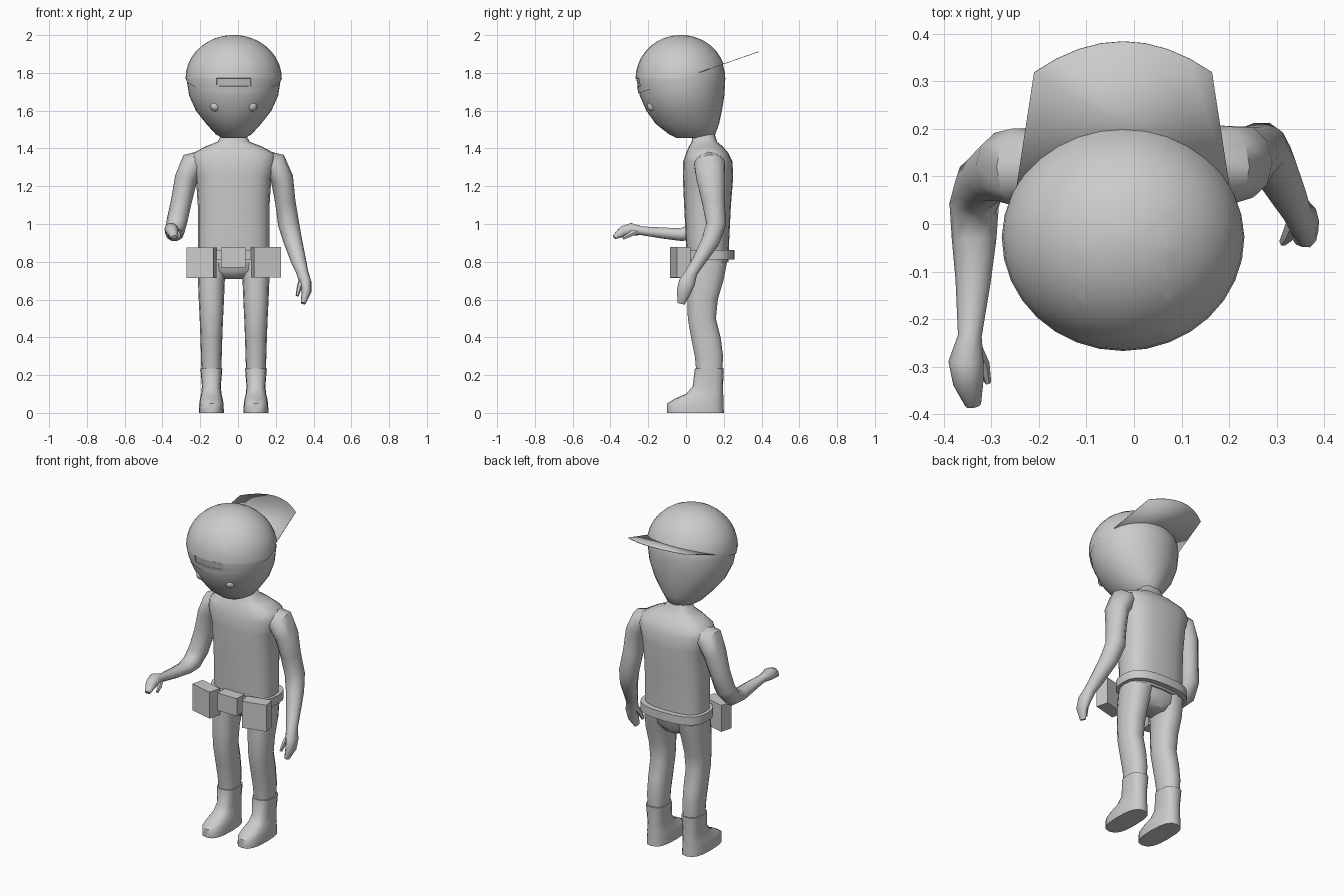
import bpy, bmesh, math
from mathutils import Vector, Matrix

if "Cube" in bpy.data.objects:
    bpy.data.objects.remove(bpy.data.objects["Cube"])

grey = bpy.data.materials.new("plain_grey")
grey.use_nodes = True
grey.diffuse_color = (0.6, 0.6, 0.6, 1)
grey.node_tree.nodes["Principled BSDF"].inputs["Base Color"].default_value = (0.6, 0.6, 0.6, 1)

MID = -0.023  # centre line of the body


def finish(name, bm, angle=40):
    bmesh.ops.recalc_face_normals(bm, faces=bm.faces)
    mesh = bpy.data.meshes.new(name)
    bm.to_mesh(mesh)
    bm.free()
    mesh.materials.append(grey)
    ob = bpy.data.objects.new(name, mesh)
    bpy.context.collection.objects.link(ob)
    bpy.ops.object.select_all(action="DESELECT")
    ob.select_set(True)
    bpy.context.view_layer.objects.active = ob
    bpy.ops.object.shade_smooth_by_angle(angle=math.radians(angle))
    return ob


def skin(bm, loops):
    """Bridge equal rings of points and cap both ends."""
    rings = [[bm.verts.new(p) for p in loop] for loop in loops]
    n = len(rings[0])
    for a, b in zip(rings, rings[1:]):
        for i in range(n):
            bm.faces.new((a[i], a[(i + 1) % n], b[(i + 1) % n], b[i]))
    bm.faces.new(rings[0])
    bm.faces.new(rings[-1])


def rounded(t, power):
    c, s = math.cos(t), math.sin(t)
    return (math.copysign(abs(c) ** power, c), math.copysign(abs(s) ** power, s))


def stack(rings, sides, power=1.0):
    """Level rings given as (z, centre x, half width, front y, back y)."""
    bm = bmesh.new()
    loops = []
    for z, cx, w, front, back in rings:
        mid, half = (front + back) / 2, (back - front) / 2
        shape = [rounded(math.tau * i / sides, power) for i in range(sides)]
        loops.append([(cx + w * c, mid + half * s, z) for c, s in shape])
    skin(bm, loops)
    return bm


def limb(bm, path, sides=10):
    """Tube along (x, y, z, half width across x, half depth)."""
    pts = [Vector(p[:3]) for p in path]
    loops = []
    for i, p in enumerate(path):
        d = (pts[min(i + 1, len(pts) - 1)] - pts[max(i - 1, 0)]).normalized()
        u = (Vector((1, 0, 0)) - d * d.x).normalized()
        v = d.cross(u)
        loops.append([pts[i] + u * p[3] * math.cos(math.tau * k / sides)
                      + v * p[4] * math.sin(math.tau * k / sides) for k in range(sides)])
    skin(bm, loops)


# Head: tapering jaw below, dome above
def head_shape(grow=0.0):
    jaw = [(1.455, 0.06, -0.05, 0.13), (1.475, 0.095, -0.09, 0.155), (1.53, 0.145, -0.16, 0.175),
           (1.6, 0.2, -0.21, 0.19), (1.68, 0.236, -0.245, 0.203)]
    rings = [(z, MID, w + grow, f - grow, b + grow) for z, w, f, b in jaw]
    for k in range(10):
        t = math.radians(90 * k / 9.3)
        c = math.cos(t)
        rings.append((1.77 + (0.226 + grow) * math.sin(t), MID, (0.25 + grow) * c,
                      -0.027 - (0.235 + grow) * c, -0.027 + (0.235 + grow) * c))
    return stack(rings, 32)


finish("head", head_shape(), 60)

# Cap: grown dome sliced on a tilted plane, with a recessed strap opening
SLOPE = 0.35


def rim_z(y):
    return 1.69 + SLOPE * (y + 0.255)


cap = head_shape(0.005)


def slice_cap(co, no, faces=None, below=False):
    geom = cap.verts[:] + cap.edges[:] + cap.faces[:]
    bmesh.ops.bisect_plane(cap, geom=geom, plane_co=co, plane_no=no, clear_inner=below)


slice_cap((0, 0, rim_z(0)), (0, -SLOPE, 1), below=True)
for x in (MID - 0.092, MID + 0.092):
    slice_cap((x, 0, 0), (1, 0, 0))
for z in (1.727, 1.772):
    slice_cap((0, 0, z), (0, 0, 1))
opening = []
for f in cap.faces:
    m = f.calc_center_median()
    if m.y < -0.1 and abs(m.x - MID) < 0.092 and 1.727 < m.z < 1.772:
        opening.append(f)
bmesh.ops.inset_region(cap, faces=opening, thickness=0.002, depth=-0.004)
finish("cap", cap, 50)

# Brim: thin flat sheet at the back, in the rim plane
outline = [(-0.225, 0.07), (-0.187, 0.318)]
outline += [(0.187 * k / 4, 0.318 + 0.065 * (1 - (k / 4) ** 2)) for k in range(-3, 4)]
outline += [(0.187, 0.318), (0.225, 0.07)]
bm = bmesh.new()
bm.faces.new([bm.verts.new((MID + x, y, rim_z(y))) for x, y in outline])
brim = finish("cap_brim", bm)
solid = brim.modifiers.new("thin", "SOLIDIFY")
solid.thickness = 0.003

# Eyes
for side, label in ((-1, "right"), (1, "left")):
    bm = bmesh.new()
    bmesh.ops.create_uvsphere(bm, u_segments=16, v_segments=10, radius=0.029,
                              matrix=Matrix.Translation((MID + side * 0.096, -0.177, 1.625)))
    finish(label + "_eye", bm, 60)

# Torso with neck and sloping shoulders
finish("torso", stack([
    (0.8, MID, 0.187, 0.005, 0.225), (0.9, MID, 0.19, 0.0, 0.228), (1.1, MID, 0.19, -0.01, 0.238),
    (1.25, MID, 0.2, -0.017, 0.25), (1.33, MID, 0.225, -0.015, 0.246), (1.375, MID, 0.215, 0.0, 0.225),
    (1.41, MID, 0.15, 0.015, 0.195), (1.435, MID, 0.085, 0.03, 0.165), (1.48, MID, 0.06, 0.035, 0.15),
], 20, 0.75), 50)

# Pelvis
finish("pelvis", stack([
    (0.71, MID, 0.07, 0.05, 0.18), (0.75, MID, 0.15, 0.01, 0.205),
    (0.83, MID, 0.185, 0.005, 0.22)], 16, 0.8), 50)

# Legs and boots
for side, label in ((-1, "right"), (1, "left")):
    cx = MID + side * 0.118
    finish(label + "_leg", stack([
        (0.2, cx, 0.052, 0.055, 0.192), (0.3, cx, 0.055, 0.045, 0.198), (0.4, cx, 0.058, 0.025, 0.185),
        (0.5, cx, 0.062, 0.008, 0.16), (0.6, cx, 0.067, 0.005, 0.17), (0.7, cx, 0.071, 0.005, 0.2),
        (0.8, cx - side * 0.01, 0.08, 0.01, 0.22)], 14, 0.85), 50)
    finish(label + "_boot", stack([
        (0.0, cx, 0.066, -0.1, 0.2), (0.012, cx, 0.066, -0.1, 0.2), (0.05, cx, 0.064, -0.1, 0.198),
        (0.075, cx, 0.06, -0.06, 0.198), (0.1, cx, 0.054, 0.0, 0.197), (0.14, cx, 0.05, 0.035, 0.196),
        (0.235, cx, 0.058, 0.047, 0.2)], 16, 0.75), 50)

# Lowered left arm with palm, fingers and thumb
bm = bmesh.new()
limb(bm, [(0.12, 0.12, 1.345, 0.05, 0.06), (0.195, 0.125, 1.315, 0.07, 0.085), (0.233, 0.13, 1.24, 0.06, 0.078),
          (0.25, 0.145, 1.12, 0.054, 0.063), (0.268, 0.16, 1.0, 0.056, 0.055), (0.29, 0.13, 0.91, 0.05, 0.05),
          (0.322, 0.065, 0.8, 0.04, 0.036), (0.34, 0.03, 0.745, 0.032, 0.033), (0.357, 0.005, 0.69, 0.032, 0.045),
          (0.362, -0.012, 0.64, 0.026, 0.04), (0.345, -0.025, 0.58, 0.013, 0.02)])
limb(bm, [(0.34, 0.01, 0.71, 0.018, 0.02), (0.325, -0.022, 0.665, 0.014, 0.016), (0.313, -0.037, 0.62, 0.008, 0.01)], 6)
finish("left_arm", bm, 50)

# Raised right arm, bent forward
bm = bmesh.new()
limb(bm, [(-0.166, 0.12, 1.345, 0.05, 0.06), (-0.24, 0.12, 1.315, 0.07, 0.085), (-0.275, 0.12, 1.24, 0.06, 0.075),
          (-0.3, 0.105, 1.12, 0.055, 0.06), (-0.322, 0.085, 1.02, 0.055, 0.058), (-0.336, 0.04, 0.955, 0.052, 0.05),
          (-0.336, -0.03, 0.944, 0.047, 0.035), (-0.338, -0.12, 0.952, 0.037, 0.031),
          (-0.345, -0.235, 0.964, 0.025, 0.024), (-0.353, -0.29, 0.972, 0.037, 0.035),
          (-0.348, -0.335, 0.96, 0.032, 0.03), (-0.338, -0.38, 0.93, 0.017, 0.012)])
limb(bm, [(-0.335, -0.255, 0.965, 0.014, 0.018), (-0.316, -0.295, 0.945, 0.013, 0.015),
          (-0.307, -0.333, 0.925, 0.007, 0.009)], 6)
finish("right_arm", bm, 50)

# Belt and three pouches
finish("belt", stack([(0.812, MID, 0.207, -0.015, 0.258), (0.862, MID, 0.207, -0.015, 0.258)], 24, 0.75), 40)
for label, x, z, w, h, turn in (("right", -0.192, 0.795, 0.145, 0.16, -14), ("middle", -0.026, 0.822, 0.13, 0.105, 0),
                                ("left", 0.147, 0.798, 0.145, 0.16, 14)):
    bm = bmesh.new()
    place = Matrix.Translation((x, -0.03, z)) @ Matrix.Rotation(math.radians(turn), 4, "Z")
    bmesh.ops.create_cube(bm, size=1, matrix=place @ Matrix.Diagonal((w, 0.075, h, 1)))
    finish(label + "_pouch", bm, 30)
